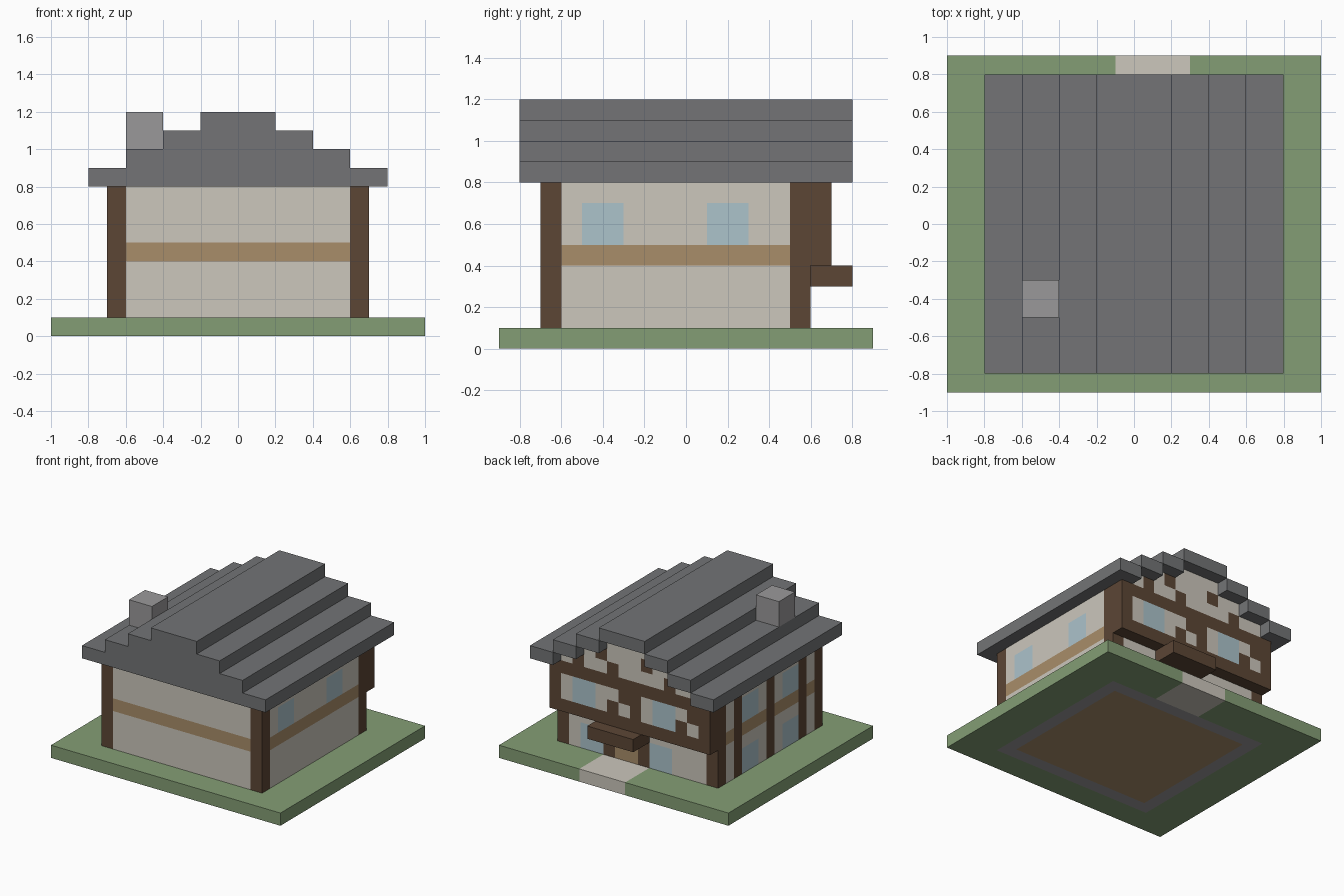
import bpy, bmesh
from mathutils import Vector

cube = bpy.data.objects.get("Cube")
if cube:
    bpy.data.objects.remove(cube)

U = 0.1  # block size


def linear(c):
    c /= 255
    return c / 12.92 if c <= 0.04045 else ((c + 0.055) / 1.055) ** 2.4


def material(name, r, g, b):
    m = bpy.data.materials.new(name)
    m.use_nodes = True
    col = (linear(r), linear(g), linear(b), 1)
    m.diffuse_color = col
    bsdf = m.node_tree.nodes["Principled BSDF"]
    bsdf.inputs["Base Color"].default_value = col
    bsdf.inputs["Roughness"].default_value = 0.9
    return m


MATS = {
    "W": material("cream_plaster", 204, 199, 188),
    "B": material("dark_timber", 92, 70, 53),
    "T": material("tan_wood", 169, 141, 106),
    "G": material("window_blue", 172, 195, 203),
    "R": material("roof_grey", 115, 116, 118),
    "S": material("light_stone", 154, 153, 154),
    "L": material("lawn_green", 132, 158, 117),
}
KEYS = list(MATS)


def block(name, lo, hi, paint):
    """Box from lo to hi; paint is one colour key or a rule(centre, normal) -> key."""
    lo, hi = Vector(lo), Vector(hi)
    bm = bmesh.new()
    bmesh.ops.create_cube(bm, size=1)
    for v in bm.verts:
        v.co = (lo + hi) / 2 + v.co * (hi - lo)
    used = [paint] if isinstance(paint, str) else KEYS
    if callable(paint):
        # cut into unit squares, colour them, then merge equal neighbours
        for axis in range(3):
            normal = Vector([float(i == axis) for i in range(3)])
            for k in range(1, round((hi[axis] - lo[axis]) / U)):
                geom = bm.verts[:] + bm.edges[:] + bm.faces[:]
                bmesh.ops.bisect_plane(bm, geom=geom, plane_no=normal,
                                       plane_co=normal * (lo[axis] + k * U))
        bm.normal_update()
        for f in bm.faces:
            f.material_index = KEYS.index(paint(f.calc_center_median(), f.normal))
        bmesh.ops.dissolve_limit(bm, angle_limit=0.01, verts=bm.verts[:],
                                 edges=bm.edges[:], delimit={'MATERIAL'})
    me = bpy.data.meshes.new(name)
    bm.to_mesh(me)
    bm.free()
    for k in used:
        me.materials.append(MATS[k])
    ob = bpy.data.objects.new(name, me)
    bpy.context.scene.collection.objects.link(ob)
    return ob


def pick(rows, across, up):
    """Colour key from a wall pattern: rows run upward from the first one."""
    row = rows[min(max(int(up / U), 0), len(rows) - 1)]
    return row[min(max(int(across / U), 0), len(row) - 1)]


# Ground slab with a path, stone footing and wooden floor
def ground_rule(c, n):
    if abs(c.x) < 0.6 and -0.6 < c.y < 0.5:
        return "T"
    if abs(c.x) < 0.7 and -0.7 < c.y < 0.6:
        return "S"
    return "W" if -0.1 < c.x < 0.3 and c.y > 0.6 else "L"


block("ground", (-1, -0.9, 0), (1, 0.9, 0.1), ground_rule)

# Wall patterns, each read from the back corner
PLAIN, BEAM = "BWWWWWWWWWWWB", "BTTTTTTTTTTTB"
POSTS, POST_BEAM, POST_GLASS = "BWBWWWBWWWBWB", "BTBTTTBTTTBTB", "BWBGGWBWGGBWB"
PLAIN_GLASS = "BWWGGWWWWGGWB"
RIGHT = [PLAIN, PLAIN, PLAIN, BEAM, PLAIN_GLASS, PLAIN_GLASS, PLAIN]
LEFT = [POST_GLASS, POST_GLASS, POSTS, POST_BEAM, POST_GLASS, POST_GLASS, POSTS]
BACK_LOWER = ["BWGGBTTBGGWWWB", "BWGGBTTBGGWWWB", "BWWWBTTBWWWWWB"]
TIMBER = "B" * 14
BACK_UPPER = [TIMBER, "BWGGWBWBWGGBWB", "BWGGWWBBWGGWBB", TIMBER]
GABLE = ["WWBWWBWWWWBWWW", "WWWWBWWWBWWWWW", "W" * 14]


def house_rule(c, n):
    up = c.z - 0.1
    if n.x > 0.5:
        return pick(RIGHT, 0.6 - c.y, up)
    if n.x < -0.5:
        return pick(LEFT, 0.6 - c.y, up)
    if n.y > 0.5:
        return pick(BACK_LOWER, 0.7 - c.x, up)
    if abs(c.x) > 0.6:
        return "B"
    return "T" if 0.4 < c.z < 0.5 else "W"


def back_rule(rows, base):
    return lambda c, n: pick(rows, 0.7 - c.x, c.z - base) if n.y > 0.5 else "B"


block("house_walls", (-0.7, -0.7, 0.1), (0.7, 0.6, 0.8), house_rule)
block("upper_back_wall", (-0.7, 0.6, 0.4), (0.7, 0.7, 0.8), back_rule(BACK_UPPER, 0.4))
block("porch_canopy", (-0.1, 0.6, 0.3), (0.3, 0.8, 0.4), "B")

# Stepped roof, closed at the front, plastered gable at the back
for i in range(4):
    z, outer, inner = 0.8 + i * U, 0.8 - 0.2 * i, 0.6 - 0.2 * i
    if i == 3:
        block("roof_ridge", (-outer, -0.8, z), (outer, 0.8, z + U), "R")
        break
    block("roof_step_left", (inner, -0.8, z), (outer, 0.8, z + U), "R")
    block("roof_step_right", (-outer, -0.8, z), (-inner, 0.8, z + U), "R")
    block("front_gable", (-inner, -0.8, z), (inner, -0.7, z + U), "R")
    block("back_gable", (-inner, 0.6, z), (inner, 0.7, z + U), back_rule(GABLE, 0.8))

block("chimney", (-0.6, -0.5, 1.0), (-0.4, -0.3, 1.2), "S")
